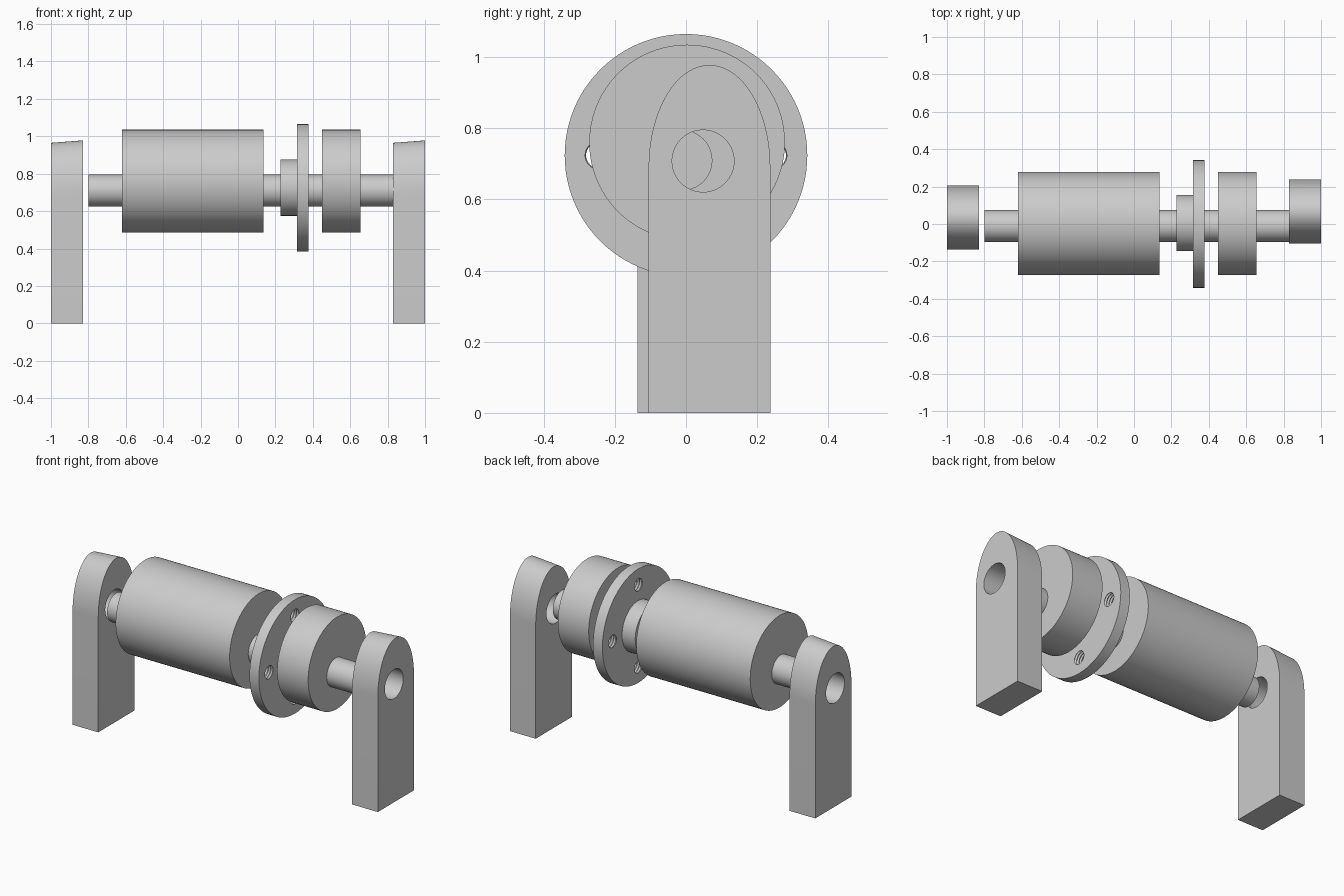
import bpy, bmesh
from math import sin, cos, pi, radians

cube = bpy.data.objects.get("Cube")
if cube:
    bpy.data.objects.remove(cube, do_unlink=True)

grey = bpy.data.materials.new("plain grey")
grey.use_nodes = True
colour = (0.6, 0.6, 0.6, 1)
grey.diffuse_color = colour
grey.node_tree.nodes["Principled BSDF"].inputs["Base Color"].default_value = colour


def loft(name, rings):
    """Closed solid skinned through equal-length rings of points."""
    bm = bmesh.new()
    loops = [[bm.verts.new(p) for p in ring] for ring in rings]
    n = len(loops[0])
    for a, b in zip(loops, loops[1:]):
        for i in range(n):
            j = (i + 1) % n
            bm.faces.new((a[i], a[j], b[j], b[i]))
    bm.faces.new(loops[0])
    bm.faces.new(loops[-1])
    bmesh.ops.recalc_face_normals(bm, faces=bm.faces)
    mesh = bpy.data.meshes.new(name)
    bm.to_mesh(mesh)
    bm.free()
    mesh.materials.append(grey)
    obj = bpy.data.objects.new(name, mesh)
    bpy.context.collection.objects.link(obj)
    return obj


def turned(name, profile, y, z, n=96):
    """Solid of revolution along x from (x, radius) pairs."""
    return loft(name, [[(x, y + r * cos(2 * pi * i / n), z + r * sin(2 * pi * i / n))
                        for i in range(n)] for x, r in profile])


def cylinder(name, x0, x1, r, y, z):
    return turned(name, [(x0, r), (x1, r)], y, z)


def cut(obj, cutter):
    """Apply a boolean cut and discard the cutter."""
    mod = obj.modifiers.new("hole", 'BOOLEAN')
    mod.operation = 'DIFFERENCE'
    mod.solver = 'EXACT'
    mod.object = cutter
    cutter.hide_render = True
    bpy.ops.object.select_all(action='DESELECT')
    bpy.context.view_layer.objects.active = obj
    obj.select_set(True)
    bpy.ops.object.modifier_apply(modifier=mod.name)
    bpy.data.objects.remove(cutter, do_unlink=True)


def smooth(obj):
    bpy.ops.object.select_all(action='DESELECT')
    bpy.context.view_layer.objects.active = obj
    obj.select_set(True)
    bpy.ops.object.shade_smooth_by_angle(angle=radians(30))


# Arched support posts, each with a slightly sloping top and a bearing hole
def support(name, x, y):
    half, width, arch = 0.171, 0.17, 0.288

    def outline(px, spring):
        arc = [(px, y + half * cos(pi * i / 48), spring + arch * sin(pi * i / 48))
               for i in range(49)]
        return [(px, y - half, 0), (px, y + half, 0)] + arc

    post = loft(name, [outline(x, 0.677), outline(x + width, 0.69)])
    cut(post, cylinder("bearing_cutter", x - 0.1, x + width + 0.1, 0.087, y - 0.018, 0.708))
    return post


parts = [support("right_support", -1.0, 0.034), support("left_support", 0.83, 0.066)]

# Shaft and the drums on it
parts += [
    cylinder("shaft", -0.8, 0.83, 0.085, -0.011, 0.71),
    cylinder("main_drum", -0.62, 0.135, 0.275, 0.003, 0.76),
    cylinder("small_drum", 0.45, 0.655, 0.275, 0.003, 0.76),
    cylinder("flange_collar", 0.228, 0.315, 0.15, 0.005, 0.725),
]

# Flange with four threaded holes
flange = cylinder("flange", 0.315, 0.377, 0.341, 0.0, 0.724)
thread = [(0.3 + 0.008 * i, 0.043 if i % 2 else 0.036) for i in range(12)]
for k in range(4):
    a = k * pi / 2
    cut(flange, turned("thread_cutter", thread, 0.245 * cos(a), 0.724 + 0.245 * sin(a), 32))
parts.append(flange)

for part in parts:
    smooth(part)
